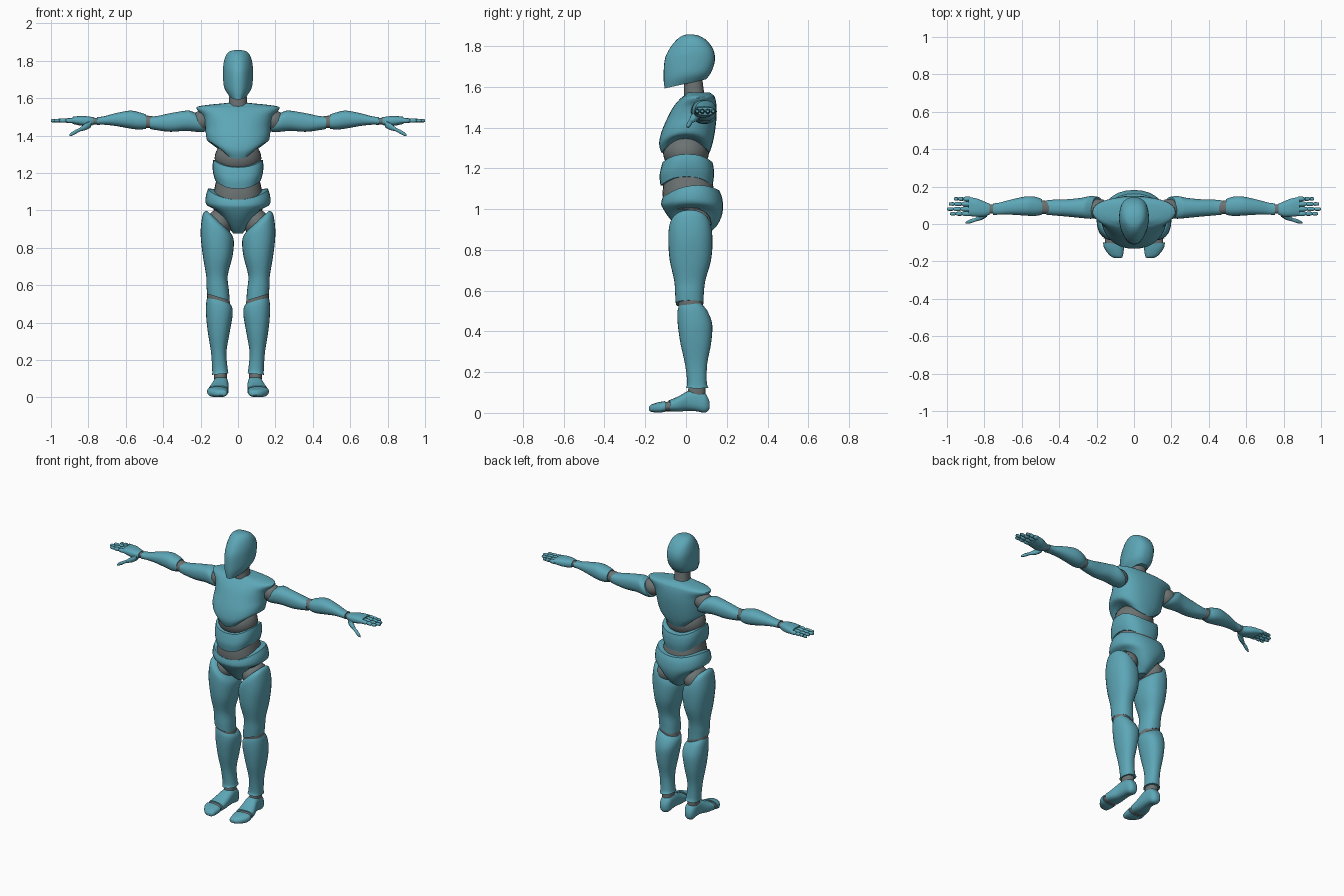
import bpy, bmesh, math
from mathutils import Vector

cube = bpy.data.objects.get("Cube")
if cube:
    bpy.data.objects.remove(cube, do_unlink=True)


def material(name, colour):
    mat = bpy.data.materials.new(name)
    mat.use_nodes = True
    mat.diffuse_color = (*colour, 1)
    shader = next(n for n in mat.node_tree.nodes if n.type == 'BSDF_PRINCIPLED')
    shader.inputs["Base Color"].default_value = (*colour, 1)
    shader.inputs["Roughness"].default_value = 0.6
    return mat


TEAL = material("teal_shell", (0.11, 0.385, 0.475))
GREY = material("grey_joint", (0.15, 0.17, 0.17))
parts = []


def smooth_rings(rings, steps):
    """Catmull-Rom interpolation between the given cross-sections."""
    result = []
    last = len(rings) - 1
    for i in range(last):
        before, start = rings[max(i - 1, 0)], rings[i]
        end, after = rings[i + 1], rings[min(i + 2, last)]
        for s in range(steps):
            u = s / steps
            result.append([
                b + 0.5 * u * (c - a + u * (2 * a - 5 * b + 4 * c - d + u * (3 * (b - c) + d - a)))
                for a, b, c, d in zip(before, start, end, after)])
    return result + [list(rings[last])]


def loft(name, axis, rings, mat=TEAL, side=1, sides=28, power=2.3, taper=0, steps=4):
    """Skin cross-sections along an axis, measured in hundredths of a unit.
    Ring: position, low and high of both other axes, then side arch and two tilts."""
    rings = [tuple(r) + (0,) * (8 - len(r)) for r in rings]
    order = {'X': (2, 0, 1), 'Y': (0, 2, 1), 'Z': (0, 1, 2)}[axis]
    bm = bmesh.new()
    loops = []
    for t, a0, a1, b0, b1, arch, tilt_a, tilt_b in smooth_rings(rings, steps):
        loop = []
        for i in range(sides):
            angle = math.tau * i / sides
            c, s = math.cos(angle), math.sin(angle)
            a = math.copysign(abs(c) ** (2 / power), c) * (a1 - a0) / 2
            b = math.copysign(abs(s) ** (2 / power), s) * (b1 - b0) / 2
            along = t + arch * c * c + tilt_a * a + tilt_b * b
            a *= 1 - taper * max(0, -s)
            p = (a + (a0 + a1) / 2, b + (b0 + b1) / 2, along)
            x, y, z = (p[k] / 100 for k in order)
            loop.append(bm.verts.new((x * side, y, z)))
        loops.append(loop)
    for low, high in zip(loops, loops[1:]):
        for i in range(sides):
            j = (i + 1) % sides
            bm.faces.new((low[i], low[j], high[j], high[i]))
    # Closed ends
    for loop in (loops[0], loops[-1]):
        hub = bm.verts.new(sum((v.co for v in loop), Vector()) / sides)
        for i in range(sides):
            bm.faces.new((loop[i], loop[(i + 1) % sides], hub))
    finish(name, bm, mat)


def ball(name, centre, radii, mat=GREY):
    bm = bmesh.new()
    bmesh.ops.create_uvsphere(bm, u_segments=28, v_segments=16, radius=1)
    for v in bm.verts:
        v.co = Vector([(c + r * p) / 100 for c, r, p in zip(centre, radii, v.co)])
    finish(name, bm, mat)


def finish(name, bm, mat):
    bmesh.ops.recalc_face_normals(bm, faces=bm.faces)
    mesh = bpy.data.meshes.new(name)
    bm.to_mesh(mesh)
    bm.free()
    mesh.materials.append(mat)
    obj = bpy.data.objects.new(name, mesh)
    bpy.context.collection.objects.link(obj)
    parts.append(obj)


# Head and neck
loft("head", 'Z', [
    (161.5, -5, 5, -10.5, 10, 0, 0, 0.22), (166, -7.5, 7.5, -11, 12.5, 0, 0, 0.12),
    (173, -8, 8, -10.5, 14.2), (178, -7.8, 7.8, -8.5, 13.5),
    (182.5, -6.6, 6.6, -5.2, 10.5), (185, -4.4, 4.4, -2, 6.5), (185.7, -1.5, 1.5, 0.5, 3.5)],
    power=2.6, taper=0.35)
loft("neck", 'Z', [(152, -6, 6, -1, 11), (157, -5, 5, -1, 9), (164, -4.5, 4.5, -1, 8)], GREY)

# Torso
loft("chest", 'Z', [
    (127.5, -12, 12, -12, 11.5, 8), (132, -16.2, 16.2, -13.2, 13, 5),
    (138, -17.2, 17.2, -12, 14.2, 3), (145, -17.5, 17.5, -9, 15),
    (150.5, -18.8, 18.8, -6, 15), (154.5, -22.3, 22.3, -2.5, 14.3),
    (156, -19, 19, -0.5, 13.3), (157.3, -7, 7, 0.5, 11.5)], power=2.4, taper=0.15)
ball("upper_waist_joint", (0, 0, 128), (12.5, 11.3, 10))
loft("belly", 'Z', [
    (111.5, -12.2, 12.2, -12.5, 13, 4.5), (116, -13.3, 13.3, -13, 13.7, 4),
    (120, -13.6, 13.6, -12.3, 13.6, 4), (123, -13.2, 13.2, -11.5, 13, 4)], power=2.5)
loft("lower_waist_joint", 'Z', [
    (100, -13, 13, -10, 14), (107, -13.3, 13.3, -11.5, 14.2), (117, -11.5, 11.5, -10.5, 12)], GREY)
loft("pelvis", 'Z', [
    (87.5, -2.5, 2.5, 0, 10), (91, -6.5, 6.5, -4, 14.5, 2), (96, -12, 12, -8.5, 17.3, 4),
    (101, -16.8, 16.8, -11.7, 18.2, 2), (104.5, -17.2, 17.2, -12.2, 17.6, 3, 0, 0.1),
    (107.5, -16, 16, -11.5, 16.2, 4, 0, 0.13)], power=2.2)

# Legs and arms, built on both sides
for label, side in (("left", 1), ("right", -1)):
    def limb(name, axis, rings, mat=TEAL, **options):
        loft(f"{label}_{name}", axis, rings, mat, side, **options)

    ball(f"{label}_hip_joint", (10 * side, 3.5, 93), (7, 9, 7.5))
    limb("thigh", 'Z', [
        (53.5, 4.5, 16.5, -5, 8.5, 0, 0.3), (58, 4.8, 16.8, -5.3, 8.7, 0, 0.2),
        (65, 5.5, 17, -5.8, 9.5), (75, 3, 18.7, -8, 12.3), (85, 2.2, 20, -8.7, 13, 0, 0.3),
        (92, 2.8, 18.8, -8, 12, 0, 0.75), (94.5, 5, 16.5, -5, 9, 0, 0.9)])
    limb("knee_joint", 'Z', [
        (48, 4, 16, -3, 8, 0, 0.3), (52.5, 4.3, 16.5, -3.8, 8.3, 0, 0.35),
        (57, 5, 16, -4, 8, 0, 0.3)], GREY)
    limb("shin", 'Z', [
        (12.5, 5, 13.8, 0, 11, 0, -0.1), (15, 5.5, 13.8, 0.6, 10.2), (24, 6.2, 14.4, -0.5, 10.4),
        (34, 4.6, 16, -2.7, 12.3), (43, 3, 17, -4, 12.9), (49, 3, 17, -4.2, 11, 0, 0.2),
        (52, 4.2, 16.2, -3.7, 8.7, 0, 0.35)])
    limb("ankle_joint", 'Z', [(8, 6, 12.5, 1, 9.5), (11, 6, 12.8, 1, 9.5), (14, 6, 12.8, 1.5, 9.5)], GREY)
    limb("foot", 'Y', [
        (-8.3, 5, 16.2, 0.8, 6.2, 0, 0.1), (-4, 5, 15.2, 0.6, 8, 0, 0.1), (1, 5, 13.6, 1, 10.7),
        (5, 5.2, 13, 0.8, 11.5), (9, 5.6, 12.6, 0.1, 10), (11, 7, 11.5, 1.2, 7),
        (11.6, 8.2, 10.5, 2.5, 5)], power=2.6)
    limb("toe_joint", 'Y', [(-12, 6, 15.8, 0.8, 5), (-6, 6, 15.3, 0.8, 6)], GREY)
    limb("toes", 'Y', [
        (-18.2, 7.5, 10.5, 1.2, 2.8), (-17, 6.2, 13.5, 0.5, 4, 0, 0.2),
        (-13.5, 5.5, 16, 0.1, 5.2, 0, 0.15), (-10.4, 5.2, 16.5, 0.5, 5.8, 0, 0.1)], power=2.6)

    # Arm
    ball(f"{label}_shoulder_joint", (19 * side, 8, 148), (6, 5.5, 5.5))
    limb("upper_arm", 'X', [
        (19.5, 3.5, 14.5, 142.5, 152, 0, 0, 0.6), (23, 2.8, 15, 141.8, 153.3, 0, 0, 0.5),
        (28, 3.2, 14, 142.5, 153.3), (36, 4, 13.2, 142, 152), (43, 4.6, 13, 142.8, 150.5),
        (47, 5, 12.6, 143.5, 150.2)])
    limb("elbow_joint", 'X', [(44, 5.3, 12, 144, 150), (48, 5.3, 12.5, 144, 150.6), (52, 5.5, 13, 144, 150.6)], GREY)
    limb("forearm", 'X', [
        (49.2, 5, 13.3, 143.6, 151.3), (53, 4.3, 14.6, 143.2, 152.5), (58, 4.5, 14.7, 143.8, 153.3),
        (66, 5, 13, 145.2, 151.8), (72, 5, 11.4, 145.8, 150.2), (75.5, 4.8, 11, 145.6, 150)])
    limb("wrist_joint", 'X', [(73, 5.6, 10.3, 146, 149.4), (80, 5.6, 10.3, 146, 149.6)], GREY)
    limb("palm", 'X', [
        (77.2, 5, 10.8, 145.7, 149.8), (80, 4, 12, 145, 150.2), (84, 3.9, 13.6, 145.3, 150.5),
        (88.5, 4.3, 14.4, 146.2, 150)], power=2.6)
    limb("thumb", 'X', [
        (78.5, 4, 7, 144.5, 148), (81, 2.4, 6, 143, 147), (84, 1.5, 4, 142.3, 144.6),
        (85, 1.3, 3.2, 141.9, 143.9), (87, 0.5, 2.7, 140.7, 143), (89, 0.2, 1.8, 139.8, 141.7),
        (90, 0.4, 1.1, 139.7, 140.7)], sides=14)

    # Fingers: three grooved segments each
    fingers = {"index": (5.5, 98.3), "middle": (8, 100), "ring": (10.7, 99), "little": (13.4, 96.3)}
    for finger, (y, tip) in fingers.items():
        root = 87.2
        rings = []
        for segment in range(3):
            start = root + (tip - root) * (0, 0.42, 0.73)[segment]
            end = root + (tip - root) * (0.42, 0.73, 1)[segment]
            radius = 1.3 - 0.17 * segment
            for u, r in ((0.02, 0.65), (0.2, 1), (0.8, 0.95), (0.99, 0.6)):
                r *= radius
                rings.append((start + (end - start) * u, y - r, y + r, 148 - r, 148 + r))
        limb(f"{finger}_finger", 'X', rings, sides=12, steps=1)

# Smooth shading with sharp rims
bpy.ops.object.select_all(action='DESELECT')
for obj in parts:
    obj.select_set(True)
bpy.context.view_layer.objects.active = parts[0]
bpy.ops.object.shade_smooth_by_angle(angle=math.radians(35))
